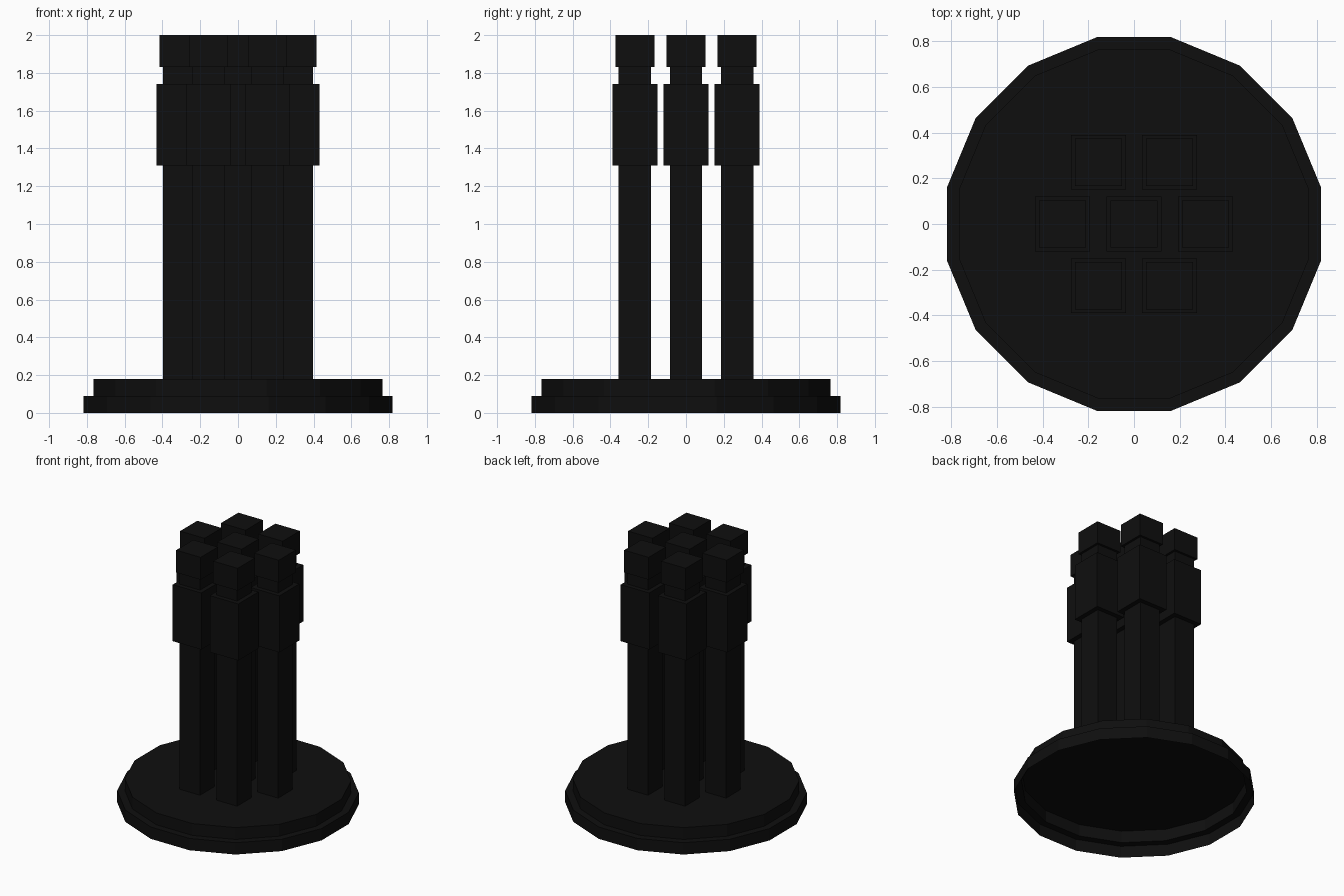
import bpy
import bmesh
from math import pi, cos, sin

cube = bpy.data.objects.get("Cube")
if cube:
    bpy.data.objects.remove(cube, do_unlink=True)

black = bpy.data.materials.new("matte black")
black.use_nodes = True
COLOUR = (0.0045, 0.0045, 0.0045, 1)
black.diffuse_color = COLOUR
black.node_tree.nodes["Principled BSDF"].inputs["Base Color"].default_value = COLOUR


def stepped_prism(name, sides, profile, location=(0, 0, 0)):
    """Flat-sided shell, closed on top and open below; profile is (half width, z)."""
    bm = bmesh.new()
    rings = []
    for half, z in profile:
        radius = half / cos(pi / sides)
        angles = [(2 * i + 1) * pi / sides for i in range(sides)]
        rings.append([bm.verts.new((radius * cos(a), radius * sin(a), z)) for a in angles])
    for low, high in zip(rings, rings[1:]):
        for i in range(sides):
            j = (i + 1) % sides
            bm.faces.new((low[i], low[j], high[j], high[i]))
    bm.faces.new(rings[-1])
    mesh = bpy.data.meshes.new(name)
    bm.to_mesh(mesh)
    bm.free()
    mesh.materials.append(black)
    obj = bpy.data.objects.new(name, mesh)
    obj.location = location
    bpy.context.collection.objects.link(obj)
    return obj


# Hollow two-step round base
BASE_TOP = 0.18
stepped_prism("base", 16, [(0.817, 0), (0.817, 0.09), (0.765, 0.09), (0.765, BASE_TOP)])

# Square column: shaft, wide collar, neck, cap
SHAFT, COLLAR, CAP = 0.086, 0.12, 0.103
column_profile = [
    (SHAFT, BASE_TOP), (SHAFT, 1.31),
    (COLLAR, 1.31), (COLLAR, 1.74),
    (SHAFT, 1.74), (SHAFT, 1.83),
    (CAP, 1.83), (CAP, 2.0),
]

# One column in the middle, six around it in a hexagon
SPACING = 0.312
stepped_prism("centre_column", 4, column_profile)
for k in range(6):
    a = k * pi / 3
    stepped_prism(f"outer_column_{k + 1}", 4, column_profile,
                  (SPACING * cos(a), SPACING * sin(a), 0))
